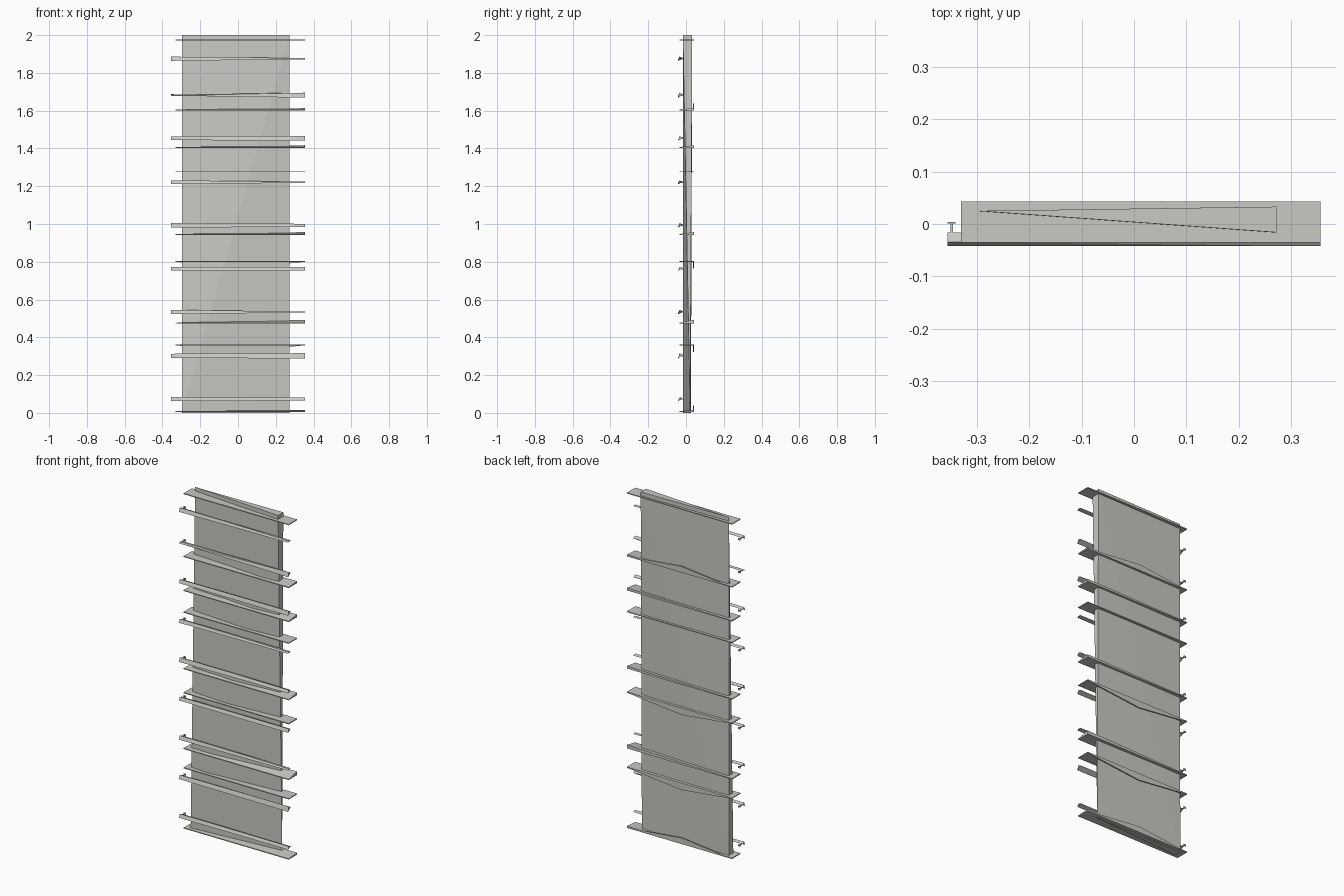
import bpy, bmesh

if "Cube" in bpy.data.objects:
    bpy.data.objects.remove(bpy.data.objects["Cube"])

grey = bpy.data.materials.new("warm_grey")
grey.diffuse_color = (0.58, 0.58, 0.55, 1)
grey.use_nodes = True
grey.node_tree.nodes["Principled BSDF"].inputs["Base Color"].default_value = grey.diffuse_color


def hull(name, points):
    """Flat-faced solid wrapped round a few points."""
    bm = bmesh.new()
    for p in points:
        bm.verts.new(p)
    res = bmesh.ops.convex_hull(bm, input=bm.verts)
    loose = [v for v in bm.verts if not v.link_faces]
    bmesh.ops.delete(bm, geom=loose, context='VERTS')
    bmesh.ops.dissolve_limit(bm, angle_limit=0.001, verts=bm.verts, edges=bm.edges)
    bmesh.ops.recalc_face_normals(bm, faces=bm.faces)
    me = bpy.data.meshes.new(name)
    bm.to_mesh(me)
    bm.free()
    me.materials.append(grey)
    ob = bpy.data.objects.new(name, me)
    bpy.context.collection.objects.link(ob)
    return ob


def box(name, x0, x1, y0, y1, z0, z1):
    return hull(name, [(x, y, z) for x in (x0, x1) for y in (y0, y1) for z in (z0, z1)])


# main panel: wedge in plan, thick at the right on top and at the left below
hull("panel", [(-0.297, 0.025, 2), (0.272, -0.016, 2), (0.272, 0.033, 2),
               (-0.297, -0.016, 0), (-0.297, 0.026, 0), (0.272, 0.022, 0)])

# thin cross plates: height, rise of the back right corner, peak of the back flange
plates = [(0.004, 0.006, 0.036), (0.358, 0, -0.036), (0.472, 0.016, 0),
          (0.800, 0, -0.036), (0.942, 0.010, 0), (1.274, 0, 0),
          (1.402, 0.010, 0), (1.602, 0.006, 0.036), (1.972, 0, 0)]
L, R, F, B, T = -0.33, 0.355, -0.035, 0.043, 0.005
for z, rise, peak in plates:
    hull("cross_plate", [(x, y, z + t) for x in (L, R) for y in (F, B) for t in (0, T)]
         + [(R, B, z + T + rise)])
    if peak:
        hull("back_flange", [(x, y, z + h) for y in (B - 0.006, B)
                             for x, h in ((L, 0), (R, 0), (0.0, peak))])

# twisted front strips: height, left end half height, right end half height
strips = [(0.073, 0.010, 0.008), (0.302, 0.011, 0.014), (0.534, 0.011, 0.003),
          (0.763, 0.009, 0.010), (0.993, 0.012, 0.008), (1.221, 0.010, 0.003),
          (1.454, 0.010, 0.012), (1.682, 0.003, 0.013), (1.875, 0.011, 0.003)]
for z, hl, hr in strips:
    hull("front_strip", [(s * 0.355, y, z + h * k)
                         for s, h in ((-1, hl), (1, hr))
                         for y, k in ((-0.042, -1), (-0.034, 1), (-0.016, 0.3))])
    # small pin with a flat head behind the left end
    box("pin", -0.350, -0.345, -0.022, 0.002, z - 0.003, z + 0.003)
    box("pin_head", -0.355, -0.340, 0.001, 0.004, z - 0.005, z + 0.005)
